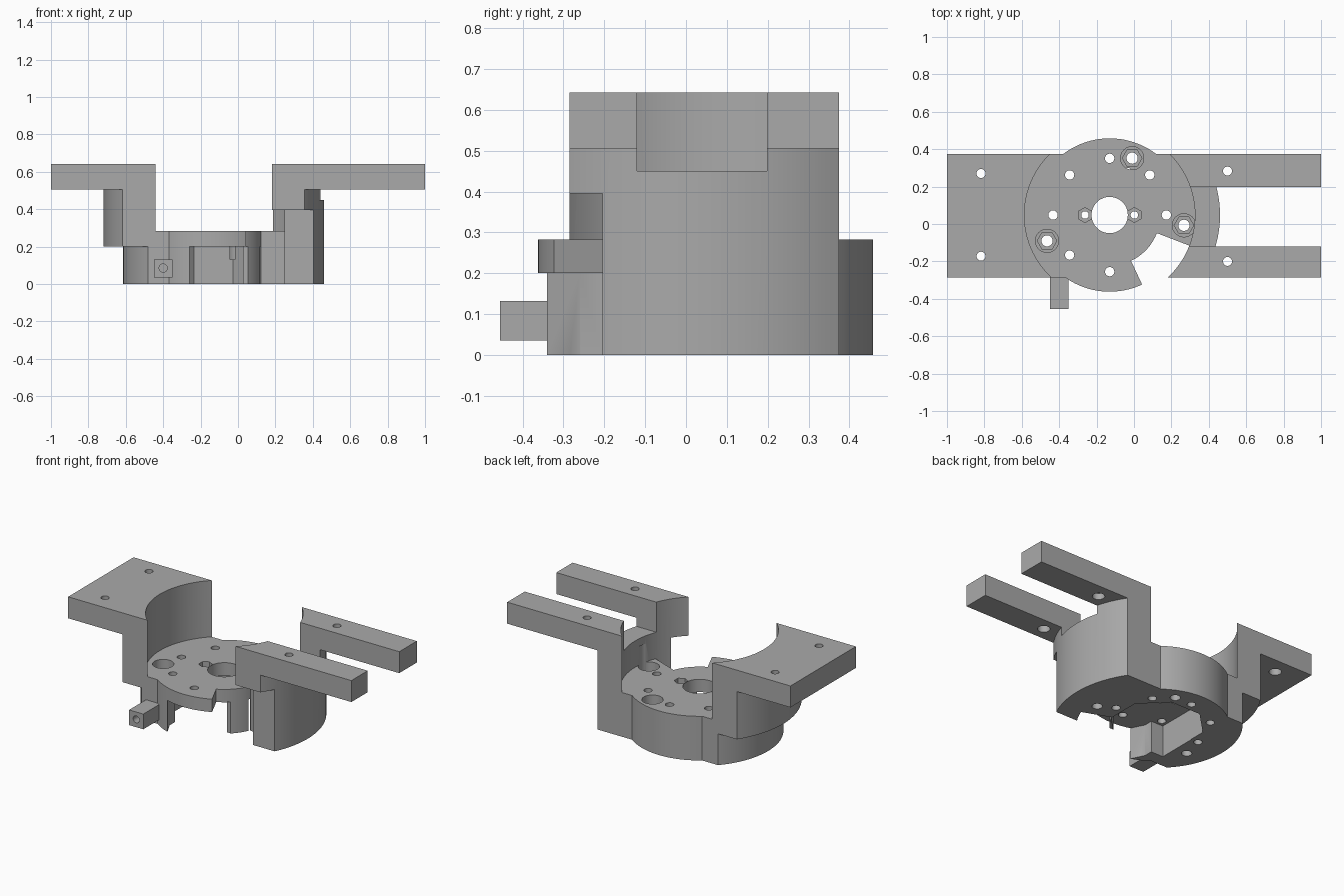
import bpy, bmesh, math

if "Cube" in bpy.data.objects:
    bpy.data.objects.remove(bpy.data.objects["Cube"], do_unlink=True)

CX, CY = -0.13, 0.048          # axis of the round mount
FRONT, BACK = -0.285, 0.375    # flat sides
TOP, SHELF = 0.642, 0.505      # plate top and underside
FLOOR, RECESS = 0.282, 0.2     # floor top and underside

grey = bpy.data.materials.new("grey_plastic")
grey.use_nodes = True
grey.diffuse_color = (0.4, 0.4, 0.4, 1)
grey.node_tree.nodes["Principled BSDF"].inputs["Base Color"].default_value = (0.4, 0.4, 0.4, 1)


def prism(name, pts, z0, z1):
    """Extrude a flat outline between two heights."""
    bm = bmesh.new()
    face = bm.faces.new([bm.verts.new((x, y, z0)) for x, y in pts])
    moved = bmesh.ops.extrude_face_region(bm, geom=[face])["geom"]
    bmesh.ops.translate(bm, vec=(0, 0, z1 - z0),
                        verts=[v for v in moved if isinstance(v, bmesh.types.BMVert)])
    bmesh.ops.recalc_face_normals(bm, faces=bm.faces)
    mesh = bpy.data.meshes.new(name)
    bm.to_mesh(mesh)
    bm.free()
    mesh.materials.append(grey)
    obj = bpy.data.objects.new(name, mesh)
    bpy.context.collection.objects.link(obj)
    return obj


def arc(r, a0, a1, n, x=CX, y=CY):
    steps = [math.radians(a0 + (a1 - a0) * i / n) for i in range(n + 1)]
    return [(x + r * math.cos(a), y + r * math.sin(a)) for a in steps]


def cyl(name, r, z0, z1, x=CX, y=CY, n=96, turn=0):
    return prism(name, arc(r, turn, turn + 360, n, x, y)[:-1], z0, z1)


def box(name, x0, x1, y0, y1, z0, z1):
    return prism(name, [(x0, y0), (x1, y0), (x1, y1), (x0, y1)], z0, z1)


def combine(target, other, operation):
    """Apply a boolean and drop the helper."""
    mod = target.modifiers.new("combine", "BOOLEAN")
    mod.operation, mod.object, mod.solver = operation, other, "EXACT"
    bpy.context.view_layer.objects.active = target
    bpy.ops.object.modifier_apply(modifier=mod.name)
    bpy.data.objects.remove(other, do_unlink=True)


def add(target, *parts):
    for p in parts:
        combine(target, p, "UNION")


def cut(target, *parts):
    for p in parts:
        combine(target, p, "DIFFERENCE")


# Tall outer wall, flat front and back, raised on the left
body = cyl("mount_body", 0.59, 0, TOP)
combine(body, box("clip", -1, 1, FRONT, BACK, -1, 1), "INTERSECT")
cut(body, box("left_undercut", -1, CX, -1, 1, -1, RECESS))

# Outer plate and fork blank
add(body, box("left_plate", -1, CX, FRONT, BACK, SHELF, TOP),
    box("fork_arms", CX, 1, FRONT, BACK, SHELF, TOP))
# Trim the wall crown and open the bowl
cut(body, cyl("bowl", 0.456, FLOOR, 1),
    box("fork_gap", 0.1, 1.2, -0.12, 0.198, 0.45, 1))

# Lower drum and round floor
drum = cyl("lower_drum", 0.485, 0, FLOOR)
combine(drum, box("clip", -1, 1, FRONT, BACK, -1, 1), "INTERSECT")
add(body, drum, cyl("floor_disc", 0.41, 0, FLOOR))

# Undercut of the right front wall, and wedge notch through the floor
cut(body, box("right_undercut", 0.08, 0.8, -0.6, -0.205, -0.1, 0.395),
    prism("notch", arc(0.27, -65, -21, 16) + arc(0.456, -21, -65, 24), -0.1, FLOOR + 0.05))

# Eight-sided recess below, with a square corner and a front opening
cut(body, cyl("recess", 0.272, -0.1, RECESS, n=8, turn=22.5),
    box("recess_corner", -0.385, CX, -0.205, CY, -0.1, RECESS),
    prism("front_opening", [(-0.3, -0.15), (-0.3, -0.26), (-0.26, -0.34), (-0.26, -0.5),
                            (0.06, -0.5), (0.06, -0.15)], -0.1, RECESS))

# Centre bore and screw holes
cut(body, cyl("bore", 0.097, -0.1, 1, n=48))
for angle in (0, 45, 90, 135, 180, 225, 270):
    x, y = arc(0.303, angle, angle, 1)[0]
    cut(body, cyl("screw_hole", 0.025, -0.1, 0.4, x, y, 24))
for x, y in ((-0.01, 0.352), (0.267, -0.007), (-0.465, -0.09)):
    cut(body, cyl("bolt_bore", 0.062, 0.13, 0.4, x, y, 32),
        cyl("nut_pocket", 0.052, 0.08, 0.2, x, y, 6),
        cyl("bolt_hole", 0.03, -0.1, 0.2, x, y, 24))
for side in (-1, 1):
    x = CX + side * 0.132
    cut(body, cyl("small_nut_pocket", 0.04, 0.235, 0.4, x, CY, 6, 30),
        cyl("small_hole", 0.02, -0.1, 0.4, x, CY, 24))
for x, y in ((0.5, 0.283), (0.5, -0.2), (-0.818, 0.27), (-0.818, -0.172)):
    cut(body, cyl("plate_hole", 0.024, 0.4, 0.8, x, y, 24),
        cyl("plate_nut_pocket", 0.036, 0.4, 0.545, x, y, 24))

# Square peg on the front, with its bore
peg = box("front_peg", -0.45, -0.35, -0.455, -0.25, 0.035, 0.132)
bore = cyl("peg_bore", 0.022, -0.12, 0.12, 0, 0, 24)
bore.rotation_euler.x = math.pi / 2
bore.location = (-0.4, -0.45, 0.085)
bpy.context.view_layer.update()
cut(peg, bore)

for obj in (body, peg):
    bpy.ops.object.select_all(action="DESELECT")
    obj.select_set(True)
    bpy.context.view_layer.objects.active = obj
    bpy.ops.object.shade_smooth_by_angle(angle=math.radians(30))
